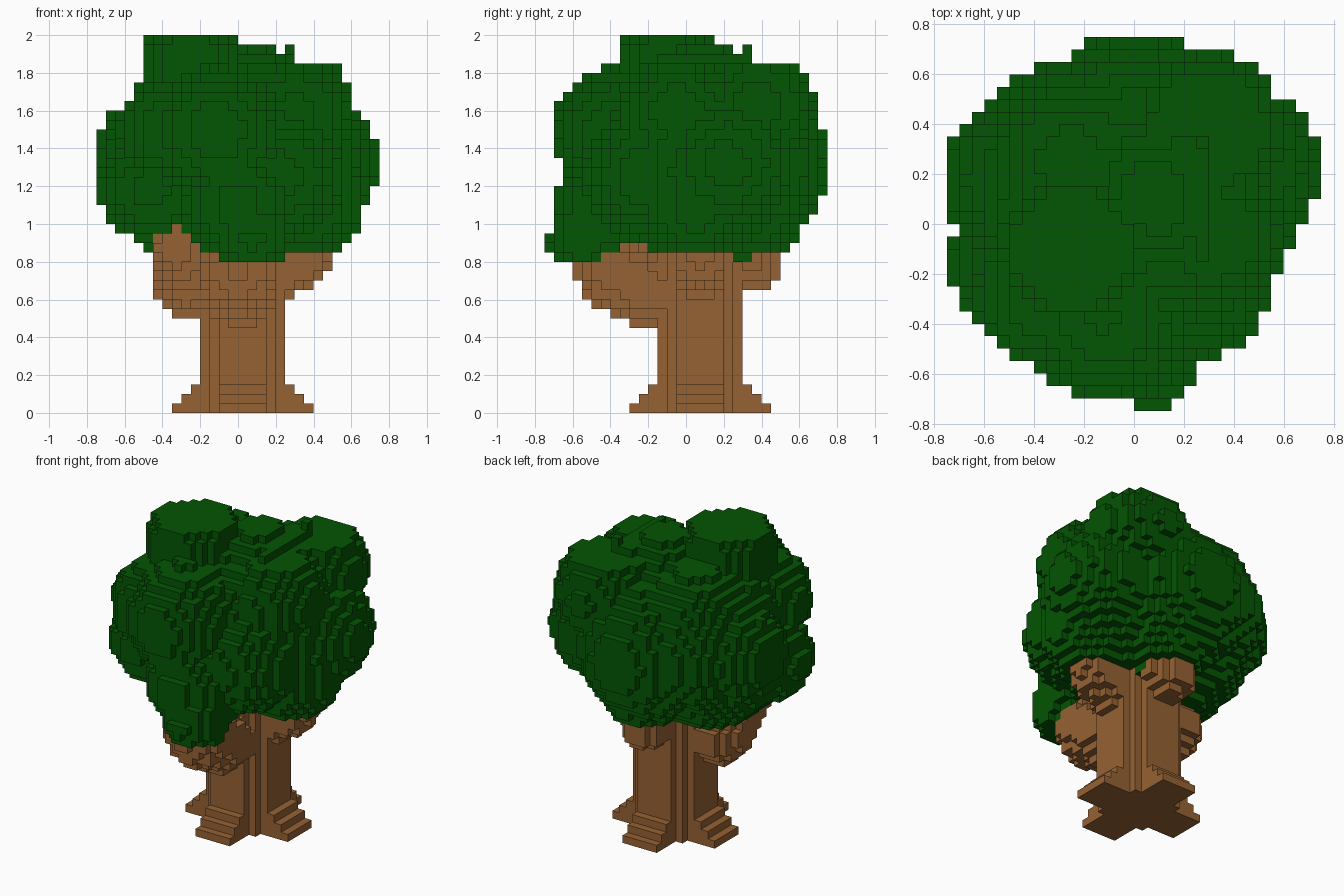
import bpy, bmesh, math
from mathutils import Vector

if "Cube" in bpy.data.objects:
    bpy.data.objects.remove(bpy.data.objects["Cube"])

V = 0.05  # size of one cube


def material(name, rgb):
    m = bpy.data.materials.new(name)
    m.diffuse_color = (*rgb, 1)
    m.use_nodes = True
    m.node_tree.nodes["Principled BSDF"].inputs["Base Color"].default_value = m.diffuse_color
    return m


def cells_in(lo, hi):
    """Cubes whose index lies in a box given in units."""
    r = [range(round(a / V), round(b / V)) for a, b in zip(lo, hi)]
    return {(i, j, k) for i in r[0] for j in r[1] for k in r[2]}


def ball(x, y, z, r):
    """Cubes whose centre lies in a sphere, kept inside the model bounds."""
    lo = [max(math.floor((c - r) / V), b) for c, b in zip((x, y, z), (-15, -15, 0))]
    hi = [min(math.ceil((c + r) / V), b) for c, b in zip((x, y, z), (15, 15, 40))]
    c = Vector((x, y, z))
    return {(i, j, k) for i in range(lo[0], hi[0]) for j in range(lo[1], hi[1])
            for k in range(lo[2], hi[2])
            if (Vector((i + .5, j + .5, k + .5)) * V - c).length <= r}


def limb(a, b, steps=8):
    """Tapering limb swept between two balls (x, y, z, r)."""
    out = set()
    for s in range(steps + 1):
        t = s / steps
        out |= ball(*[p + (q - p) * t for p, q in zip(a, b)])
    return out


def build(name, cells, solid, mat):
    """Mesh the cube faces that are not covered by another cube."""
    bm = bmesh.new()
    verts = {}

    def vert(p):
        if p not in verts:
            verts[p] = bm.verts.new(Vector(p) * V)
        return verts[p]

    for c in sorted(cells):
        for axis in range(3):
            u, w = (axis + 1) % 3, (axis + 2) % 3
            for side in (0, 1):
                n = list(c)
                n[axis] += 2 * side - 1
                if tuple(n) in solid:
                    continue
                quad = []
                for du, dw in ((0, 0), (1, 0), (1, 1), (0, 1)):
                    p = list(c)
                    p[axis] += side
                    p[u] += du
                    p[w] += dw
                    quad.append(vert(tuple(p)))
                bm.faces.new(quad if side else quad[::-1])
    me = bpy.data.meshes.new(name)
    bm.to_mesh(me)
    bm.free()
    me.materials.append(mat)
    ob = bpy.data.objects.new(name, me)
    bpy.context.collection.objects.link(ob)


# Trunk: round column nine cubes wide
trunk = set()
for h, w in ((2, 4), (3, 3), (4, 2)):
    trunk |= cells_in((-w * V, .05 - h * V, 0), (.05 + w * V, .1 + h * V, 1))

# Roots: a stepped cross at the foot
for step in range(3):
    e, z = (7 - step) * V, step * V
    trunk |= cells_in((-e, -.05, z), (.05 + e, .2, z + V))
    trunk |= cells_in((-.1, .05 - e, z), (.15, .1 + e, z + V))

# Branches: left, front, right, back
branches = limb((-.26, .02, .68, .18), (-.33, -.18, .88, .14))
branches |= limb((.02, -.20, .64, .19), (.0, -.385, .75, .2))
branches |= limb((.24, .075, .75, .15), (.36, .075, .84, .14))
branches |= limb((.03, .25, .79, .14), (.03, .36, .80, .15))

# Foliage: overlapping round clumps (x, y, z, radius)
clumps = [
    (0, 0, 1.36, .5),           # core
    (-.24, .08, 1.25, .46),     # left
    (-.45, .18, 1.35, .32),     # left outer
    (-.46, -.16, 1.18, .28),    # front left lower
    (-.35, -.29, 1.49, .29),    # front left upper
    (-.25, .28, 1.35, .385),    # back left
    (-.25, .25, 1.54, .32),     # back left upper
    (-.3, .05, 1.5, .32),       # upper left
    (.2, .1, 1.29, .46),        # right
    (.4, .22, 1.32, .345),      # right outer
    (.3, .38, 1.63, .305),      # back right upper
    (.32, -.05, 1.6, .29),      # right upper
    (.22, -.2, 1.26, .345),     # front right
    (.36, .05, 1.09, .29),      # right lower
    (0, .29, 1.32, .47),        # back
    (.05, .33, 1.07, .29),      # back lower
    (-.12, -.37, 1.49, .34),    # front upper
    (.0, -.41, 1.1, .29),       # front lower
    (.08, -.545, .935, .195),   # front tip
    (.08, .11, 1.65, .31),      # upper middle
    (-.2, -.1, 1.6, .31),       # below the top
    (-.25, -.1, 1.85, .275),    # top
]
wood = trunk | branches
leaves = set()
for c in clumps:
    leaves |= ball(*c)
# Trim the underside, the front and the far upper edges level
leaves = {c for c in leaves if c[2] >= 16 and (c[0] < 6 or c[2] < 37)
          and (c[1] < 7 or c[2] < 37) and (c[1] >= -14 or c[2] < 19)} - wood

solid = wood | leaves
brown = material("bark brown", (.305, .122, .033))
green = material("leaf green", (.001, .09, .001))
build("trunk_and_roots", trunk, solid, brown)
build("branches", branches - trunk, solid, brown)
build("foliage", leaves, solid, green)
